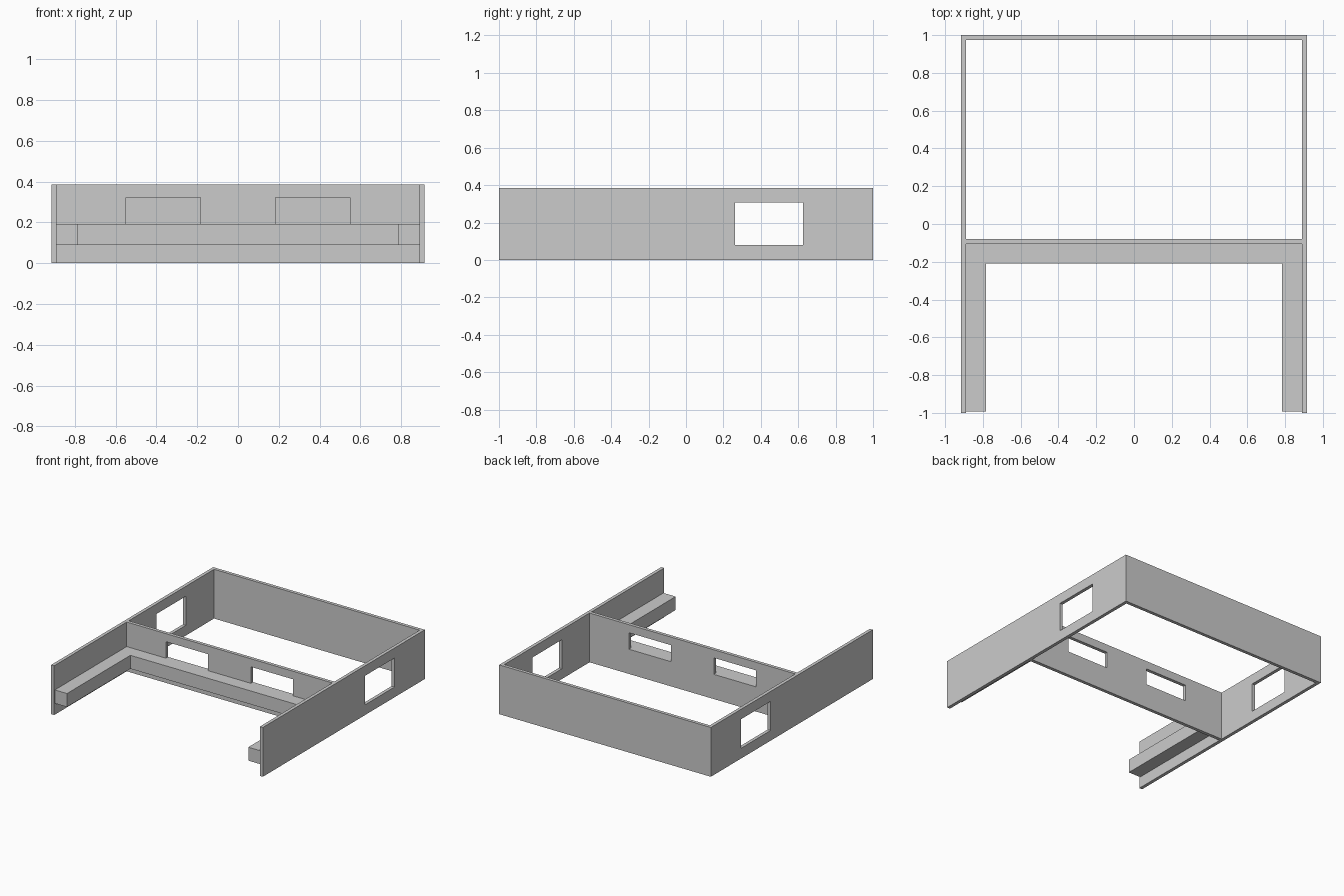
import bpy
import bmesh

if "Cube" in bpy.data.objects:
    bpy.data.objects.remove(bpy.data.objects["Cube"])

W, D, H, T = 0.915, 1.0, 0.385, 0.026   # half width, half depth, height, wall thickness
IN = W - T                              # inner face of the side walls
WALL_Y = -0.105                         # front face of the cross wall
BENCH_LO, BENCH_HI, BENCH_D = 0.088, 0.193, 0.105


def finish(name, bm):
    bmesh.ops.recalc_face_normals(bm, faces=bm.faces)
    me = bpy.data.meshes.new(name)
    bm.to_mesh(me)
    bm.free()
    ob = bpy.data.objects.new(name, me)
    bpy.context.collection.objects.link(ob)
    return ob


def prism(name, outline, z0, z1):
    """Extrude a plan outline from z0 to z1."""
    bm = bmesh.new()
    face = bm.faces.new([bm.verts.new((x, y, z0)) for x, y in outline])
    res = bmesh.ops.extrude_face_region(bm, geom=[face])
    top = [v for v in res["geom"] if isinstance(v, bmesh.types.BMVert)]
    bmesh.ops.translate(bm, verts=top, vec=(0, 0, z1 - z0))
    return finish(name, bm)


def box(name, x0, x1, y0, y1, z0, z1):
    return prism(name, [(x0, y0), (x1, y0), (x1, y1), (x0, y1)], z0, z1)


def cut(target, *bounds):
    """Cut a box-shaped opening and remove the cutter."""
    cutter = box("opening_cutter", *bounds)
    cutter.hide_render = True
    mod = target.modifiers.new("opening", "BOOLEAN")
    mod.operation = "DIFFERENCE"
    mod.solver = "EXACT"
    mod.object = cutter
    bpy.context.view_layer.objects.active = target
    bpy.ops.object.modifier_apply(modifier=mod.name)
    bpy.data.objects.remove(cutter)


# Outer shell: two side walls joined by the back wall, open at the front
shell = prism("outer_walls", [(-W, -D), (-IN, -D), (-IN, D - T), (IN, D - T),
                              (IN, -D), (W, -D), (W, D), (-W, D)], 0, H)

# Side windows
for s in (-1, 1):
    x0, x1 = sorted((s * (IN - 0.03), s * (W + 0.03)))
    cut(shell, x0, x1, 0.262, 0.625, 0.08, 0.307)

# Cross wall with two windows above the bench
cross = box("cross_wall", -IN, IN, WALL_Y, WALL_Y + T, 0, H)
for x0 in (-0.55, 0.185):
    cut(cross, x0, x0 + 0.365, WALL_Y - 0.03, WALL_Y + T + 0.03, BENCH_HI, 0.322)

# U-shaped bench along the cross wall and both sides
front, inner = -0.992, IN - BENCH_D
prism("bench", [(-IN, front), (-inner, front), (-inner, WALL_Y - BENCH_D),
                (inner, WALL_Y - BENCH_D), (inner, front), (IN, front),
                (IN, WALL_Y), (-IN, WALL_Y)], BENCH_LO, BENCH_HI)
